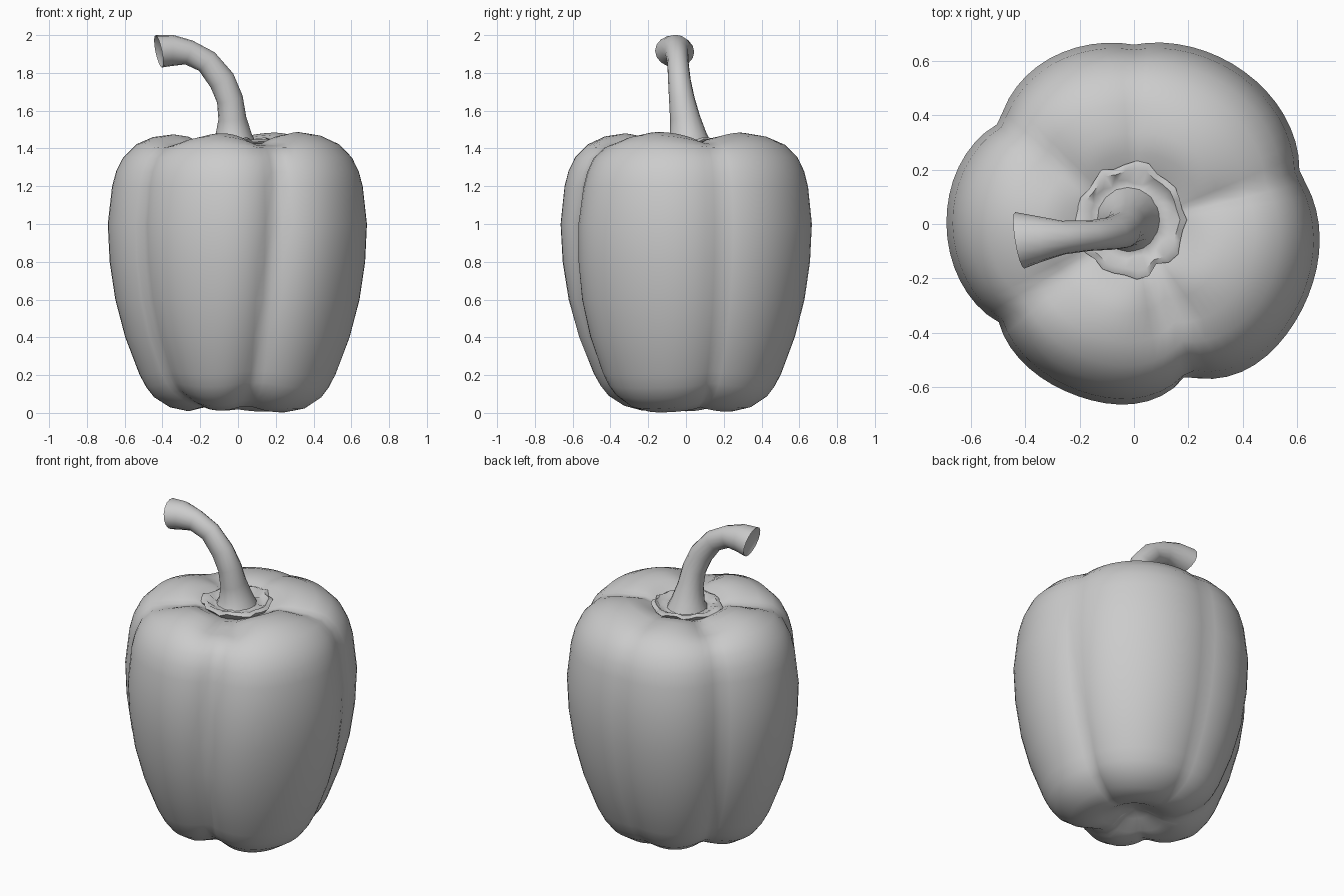
import bpy, bmesh, math, random
from mathutils import Vector

if "Cube" in bpy.data.objects:
    bpy.data.objects.remove(bpy.data.objects["Cube"])

random.seed(4)


def loft(name, rings, angle=60):
    """Skin a list of equal-length closed rings and cap both ends."""
    n = len(rings[0])
    verts = [p for ring in rings for p in ring]
    faces = []
    for k in range(len(rings) - 1):
        for i in range(n):
            j = (i + 1) % n
            faces.append((k * n + i, k * n + j, (k + 1) * n + j, (k + 1) * n + i))
    faces.append(tuple(reversed(range(n))))
    faces.append(tuple(range((len(rings) - 1) * n, len(rings) * n)))
    mesh = bpy.data.meshes.new(name)
    mesh.from_pydata(verts, [], faces)
    bm = bmesh.new()
    bm.from_mesh(mesh)
    bmesh.ops.recalc_face_normals(bm, faces=bm.faces)
    bm.to_mesh(mesh)
    bm.free()
    obj = bpy.data.objects.new(name, mesh)
    bpy.context.collection.objects.link(obj)
    bpy.ops.object.select_all(action='DESELECT')
    obj.select_set(True)
    bpy.context.view_layer.objects.active = obj
    bpy.ops.object.shade_smooth_by_angle(angle=math.radians(angle))
    return obj


# Lobed body: profile (radius, height) from the base dimple to the top bowl
profile = [(.01, .095), (.09, .075), (.18, .028), (.27, .001), (.37, .018), (.455, .075),
           (.495, .13), (.53, .2), (.602, .4), (.653, .6), (.683, .8), (.694, 1.0),
           (.674, 1.2), (.654, 1.28), (.618, 1.355), (.55, 1.428), (.46, 1.476),
           (.35, 1.495), (.27, 1.475), (.20, 1.432), (.10, 1.385), (.01, 1.37)]
# Grooves: angle, depth, half width (degrees), twist over the height
grooves = [(-71, .15, 8, 8), (216, .105, 10, -2), (143, .11, 9, 0),
           (17, .085, 9, -1), (90, .05, 10, 0)]


def groove(deg, z):
    total = 0
    for a, depth, width, twist in grooves:
        d = (deg - a + twist * (1 - z) + 180) % 360 - 180
        w = width * (1 + .5 * (abs(z - .75) / .75) ** 2)
        total += depth * (.7 * math.exp(-abs(d) / w) + .3 * math.exp(-(d / (2 * w)) ** 2))
    return total


body = []
N = 80
for r, z in profile:
    ring = []
    for i in range(N):
        deg = 360 * i / N
        t = math.radians(deg)
        g = groove(deg, z)
        flat = .035 * math.exp(-(((deg - 250 + 180) % 360 - 180) / 30) ** 2)
        low = 1 + .3 * max(0, min(1, (.5 - z) / .4))
        rr = r * (1 - g * low - flat)
        dip = min(g, .09) * math.exp(-((r - .38) / .16) ** 2)
        zz = z - .85 * dip if z > 1 else z + (.55 * dip if z < .5 else 0)
        ring.append((rr * math.cos(t), rr * math.sin(t), zz))
    body.append(ring)
loft("pepper_body", body, 80)

# Crumpled calyx: a ragged collar around the stem
M = 30
jag = [random.uniform(-.012, .012) + .008 * math.cos(9 * 2 * math.pi * i / M) for i in range(M)]
lift = [random.uniform(-.012, .012) for i in range(M)]
calyx = []
for r, z, amount in [(.09, 1.37, 0), (.17, 1.40, .6), (.205, 1.44, 1), (.18, 1.452, .6),
                     (.145, 1.43, -.8), (.11, 1.43, .2), (.07, 1.46, 0)]:
    calyx.append([(-.012 + (r + amount * jag[i]) * math.cos(2 * math.pi * i / M),
                   .015 + (r + amount * jag[i]) * math.sin(2 * math.pi * i / M),
                   z + amount * lift[i]) for i in range(M)])
loft("calyx", calyx, 60)

# Curved stem: centre x, y, z, then half width sideways and half height
path = [(-.02, .015, 1.40, .135, .13), (-.024, .012, 1.47, .097, .097),
        (-.03, -.005, 1.56, .08, .074), (-.043, -.022, 1.66, .068, .07),
        (-.085, -.035, 1.76, .06, .07), (-.165, -.043, 1.86, .056, .064),
        (-.26, -.05, 1.908, .062, .066), (-.35, -.056, 1.919, .085, .083),
        (-.42, -.06, 1.914, .105, .087)]
pts = [Vector(p[:3]) for p in path]
stem = []
for k, p in enumerate(path):
    tan = (pts[min(k + 1, len(pts) - 1)] - pts[max(k - 1, 0)]).normalized()
    if k == 0:
        tan = Vector((0, 0, 1))
    if k == len(path) - 1:
        tan = Vector((-.96, -.16, -.2)).normalized()
    side = (Vector((0, 1, 0)) - tan * tan.y).normalized()
    up = side.cross(tan)
    stem.append([pts[k] + side * (p[3] * math.cos(2 * math.pi * i / 16))
                 - up * (p[4] * math.sin(2 * math.pi * i / 16)) for i in range(16)])
# Dished cut end
end = pts[-1]
stem.append([end + (v - end) * .8 + Vector((.012, .002, 0)) for v in stem[-1]])
stem.append([end + (v - end) * .3 + Vector((.02, .003, 0)) for v in stem[-2]])
loft("stem", stem, 45)
